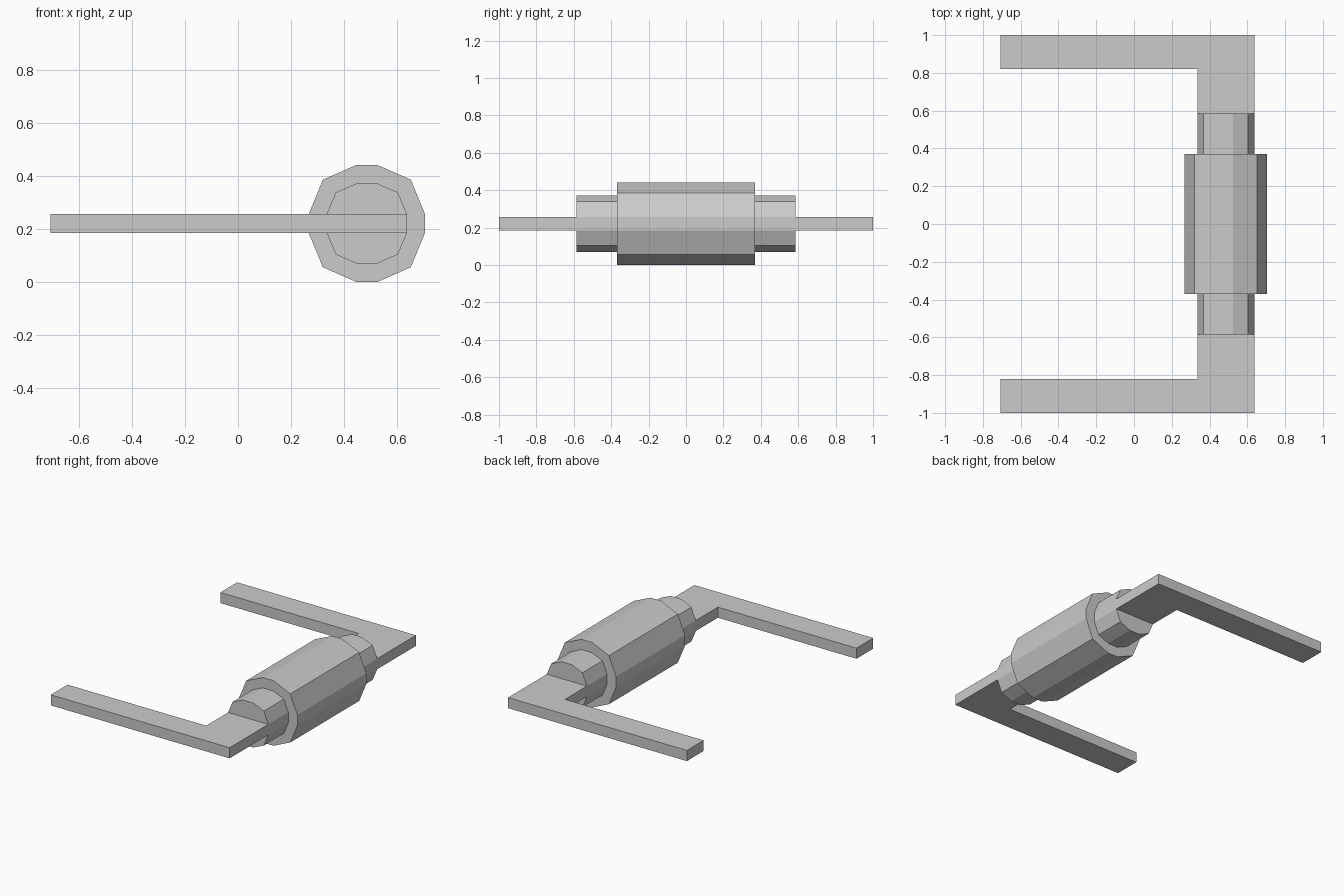
import bpy, bmesh
from mathutils import Vector

if "Cube" in bpy.data.objects:
    bpy.data.objects.remove(bpy.data.objects["Cube"])

CX, CZ = 0.486, 0.221  # roller axis


def prism(name, base, direction):
    """Closed flat-faced prism: a base outline extruded along a direction."""
    bm = bmesh.new()
    face = bm.faces.new([bm.verts.new(p) for p in base])
    ext = bmesh.ops.extrude_face_region(bm, geom=[face], use_keep_orig=True)
    verts = [g for g in ext["geom"] if isinstance(g, bmesh.types.BMVert)]
    bmesh.ops.translate(bm, verts=verts, vec=Vector(direction))
    bmesh.ops.recalc_face_normals(bm, faces=bm.faces)
    mesh = bpy.data.meshes.new(name)
    bm.to_mesh(mesh)
    bm.free()
    obj = bpy.data.objects.new(name, mesh)
    bpy.context.collection.objects.link(obj)
    return obj


def twelve_sided(quarter):
    """Mirror three outline points into all four quadrants, in order."""
    upper = quarter + [(-x, z) for x, z in reversed(quarter)]
    return upper + [(-x, -z) for x, z in upper]


def barrel(name, quarter, y0, y1):
    base = [(CX + x, y0, CZ + z) for x, z in twelve_sided(quarter)]
    return prism(name, base, (0, y1 - y0, 0))


# Thick central grip
barrel("grip", [(0.219, 0.036), (0.166, 0.165), (0.039, 0.221)], -0.37, 0.37)

# Narrower collars and flat L-shaped arms on both ends
collar = [(0.151, 0.036), (0.117, 0.117), (0.039, 0.151)]
arm = [(0.335, 0.585), (0.637, 0.585), (0.637, 1.0),
       (-0.707, 1.0), (-0.707, 0.82), (0.335, 0.82)]
for side, s in (("back", 1), ("front", -1)):
    barrel(side + "_collar", collar, s * 0.37, s * 0.585)
    prism(side + "_arm", [(x, s * y, CZ - 0.036) for x, y in arm], (0, 0, 0.072))
